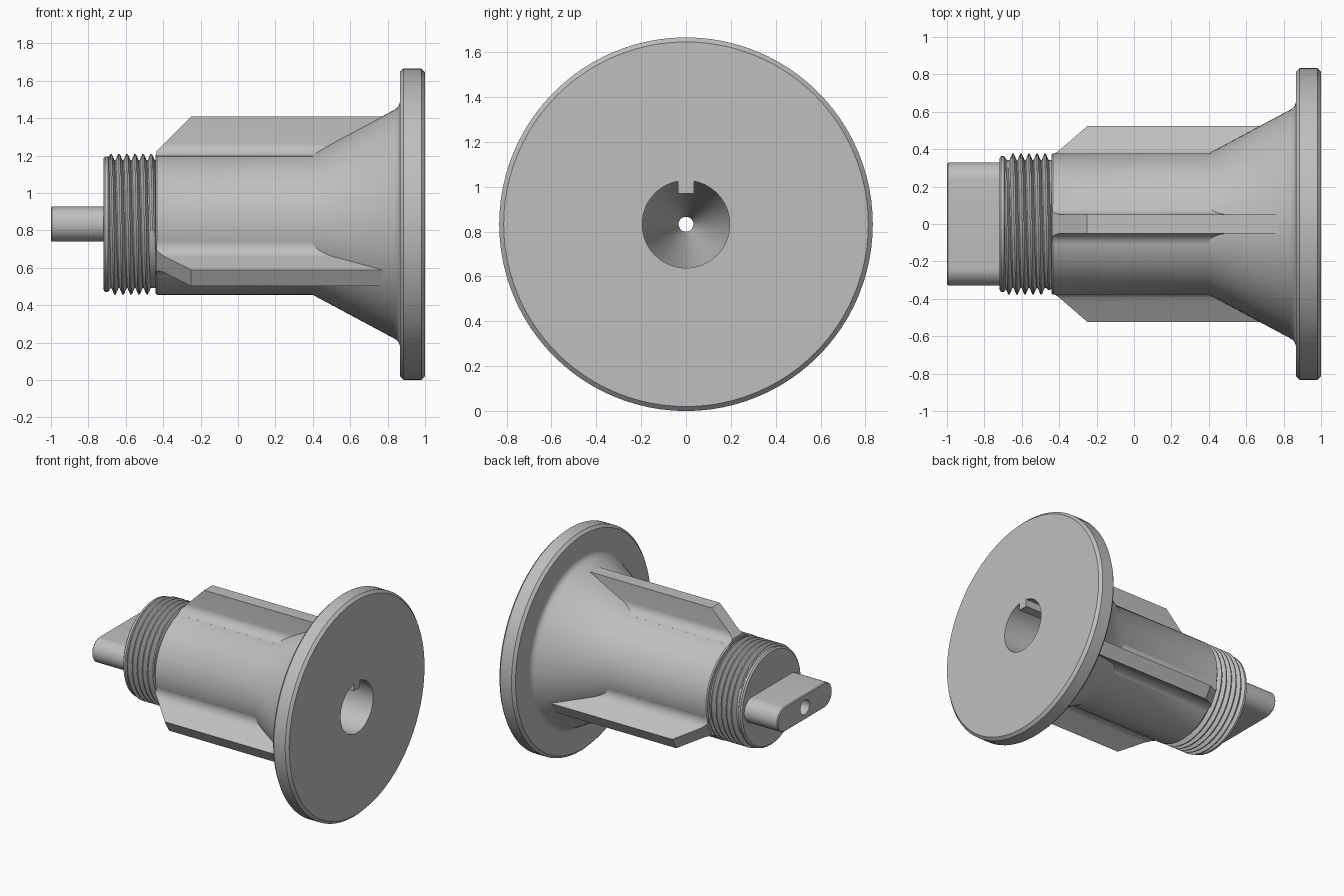
import bpy, bmesh
from math import sin, cos, pi, radians, sqrt, asin

cube = bpy.data.objects.get("Cube")
if cube:
    bpy.data.objects.remove(cube, do_unlink=True)

AXIS = 0.833          # height of the shaft axis
RIB_TOP = 0.575
BODY_R = 0.378

metal = bpy.data.materials.new("plain grey")
metal.use_nodes = True
GREY = (0.52, 0.52, 0.52, 1)
metal.diffuse_color = GREY
metal.node_tree.nodes["Principled BSDF"].inputs["Base Color"].default_value = GREY


def finish(name, bm, angle=30):
    """Turn a bmesh into a shaded object sitting on the shaft axis."""
    bmesh.ops.recalc_face_normals(bm, faces=bm.faces[:])
    mesh = bpy.data.meshes.new(name)
    bm.to_mesh(mesh)
    bm.free()
    mesh.materials.append(metal)
    obj = bpy.data.objects.new(name, mesh)
    bpy.context.collection.objects.link(obj)
    obj.location.z = AXIS
    bpy.ops.object.select_all(action='DESELECT')
    obj.select_set(True)
    bpy.context.view_layer.objects.active = obj
    bpy.ops.object.shade_smooth_by_angle(angle=radians(angle))
    return obj


def skin(bm, rings, closed=False):
    """Quads between successive closed rings of points."""
    rows = [[bm.verts.new(p) for p in ring] for ring in rings]
    pairs = list(zip(rows, rows[1:]))
    if closed:
        pairs.append((rows[-1], rows[0]))
    for a, b in pairs:
        n = len(a)
        for i in range(n):
            j = (i + 1) % n
            bm.faces.new((a[i], a[j], b[j], b[i]))
    return rows


def circle(x, r, n=96):
    return [(x, r * cos(2 * pi * i / n), r * sin(2 * pi * i / n)) for i in range(n)]


# Turned body: threaded neck core, barrel, flared cone, flange and stepped bore
profile = [
    (-0.72, 0.033), (-0.72, 0.35), (-0.71, 0.363), (-0.695, 0.363), (-0.68, 0.342),
    (-0.44, 0.342), (-0.44, 0.37), (-0.432, BODY_R), (0.4, BODY_R),
    (0.835, 0.611), (0.85, 0.621), (0.86, 0.634), (0.865, 0.65),
    (0.865, 0.813), (0.885, 0.833), (0.98, 0.833), (1.0, 0.813),
    (1.0, 0.195), (0.3, 0.195), (-0.1, 0.033),
]
bm = bmesh.new()
skin(bm, [circle(x, r) for x, r in profile], closed=True)
finish("body", bm)

# Helical screw thread on the neck
bm = bmesh.new()
pitch, turns, steps = 0.043, 5.6, 72
count = int(turns * steps)
rings = []
for i in range(count + 1):
    t = 2 * pi * i / steps
    x = -0.69 + pitch * i / steps
    fade = min(1, i / 18, (count - i) / 18)
    crest = 0.338 + 0.038 * fade
    section = [(-0.0205, 0.338), (-0.004, crest), (0.004, crest), (0.0205, 0.338)]
    rings.append([(x + dx, r * cos(t), r * sin(t)) for dx, r in section])
rows = skin(bm, rings)
bm.faces.new(rows[0])
bm.faces.new(rows[-1])
finish("screw_thread", bm)

# Three ribs with filleted roots and sloped leading ends
half, fillet = 0.05, 0.075
centre = half + fillet
height = sqrt((BODY_R + fillet) ** 2 - centre ** 2)
tangent = pi / 2 - asin(centre / (BODY_R + fillet))
side = [(half + 0.04, 0.3)]
for k in range(11):
    a = -(pi - tangent) + (-tangent) * k / 10
    side.append((centre + fillet * cos(a), height + fillet * sin(a)))
side += [(half, RIB_TOP)]


def lead(h):
    return max(-0.436, -0.44 + h - 0.385)


for name, turn in (("top_rib", 0), ("front_rib", 120), ("back_rib", -120)):
    c, s = cos(radians(turn)), sin(radians(turn))

    def place(x, y, h):
        return (x, y * c - h * s, y * s + h * c)

    outline = side + [(-y, h) for y, h in reversed(side)]
    bm = bmesh.new()
    rows = skin(bm, [[place(lead(h), y, h) for y, h in outline],
                     [place(0.8, y, h) for y, h in outline]])
    for row in rows:
        n = len(row)
        for i in range(len(side) - 1):
            bm.faces.new((row[i], row[i + 1], row[n - 2 - i], row[n - 1 - i]))
    finish(name, bm)

# Flat drive tang with rounded sides and an axial hole
N = 64
angles = [2 * pi * (i + 0.5) / N for i in range(N)]


def stadium(x, r):
    return [(x, (0.235 if cos(a) > 0 else -0.235) + r * cos(a), r * sin(a)) for a in angles]


def hole(x):
    return [(x, 0.055 * cos(a), 0.055 * sin(a)) for a in angles]


bm = bmesh.new()
skin(bm, [hole(-1.0), stadium(-1.0, 0.088), stadium(-0.994, 0.094),
          stadium(-0.71, 0.094), hole(-0.71)], closed=True)
finish("drive_tang", bm)

# Key projecting into the bore
bm = bmesh.new()
w = 0.036
skin_rows = skin(bm, [[(x, -w, 0.138), (x, w, 0.138), (x, w, 0.197), (x, -w, 0.197)]
                      for x in (0.3, 1.0)])
for row in skin_rows:
    bm.faces.new(row)
finish("bore_key", bm)
